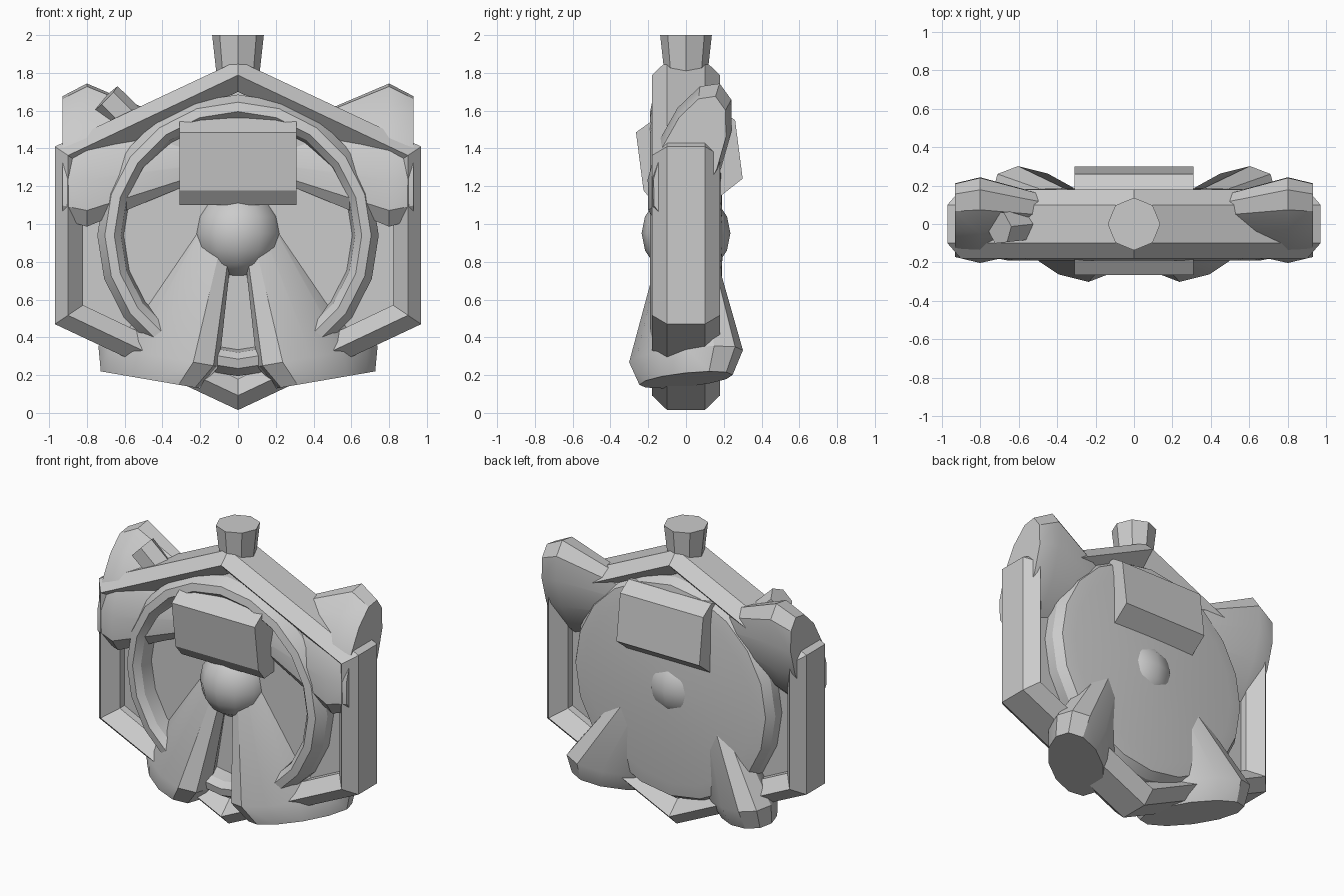
import bpy
from math import cos, sin, pi, radians
from mathutils import Vector

old = bpy.data.objects.get("Cube")
if old:
    bpy.data.objects.remove(old, do_unlink=True)

GREY = (0.6, 0.6, 0.6, 1.0)
grey = bpy.data.materials.new("plain grey")
grey.use_nodes = True
grey.diffuse_color = GREY
grey.node_tree.nodes["Principled BSDF"].inputs["Base Color"].default_value = GREY

MID = 0.94  # height of the hub


def finish(ob, smooth=0):
    """Give the part its colour and, if wanted, smooth shading."""
    ob.data.materials.clear()
    ob.data.materials.append(grey)
    if smooth:
        bpy.ops.object.select_all(action='DESELECT')
        ob.select_set(True)
        bpy.context.view_layer.objects.active = ob
        bpy.ops.object.shade_smooth_by_angle(angle=radians(smooth))
    return ob


def loft(name, rings, loop=False, smooth=0):
    """Skin a list of equal rings; cap the ends or join them in a loop."""
    n, m = len(rings[0]), len(rings)
    verts = [tuple(p) for r in rings for p in r]
    faces = []
    for j in range(m if loop else m - 1):
        k = (j + 1) % m
        for i in range(n):
            h = (i + 1) % n
            faces.append((j * n + i, j * n + h, k * n + h, k * n + i))
    if not loop:
        faces.append(tuple(range(n))[::-1])
        faces.append(tuple(range((m - 1) * n, m * n)))
    me = bpy.data.meshes.new(name)
    me.from_pydata(verts, [], faces)
    me.update()
    ob = bpy.data.objects.new(name, me)
    bpy.context.collection.objects.link(ob)
    # turn all faces outward
    import bmesh
    bm = bmesh.new()
    bm.from_mesh(me)
    bmesh.ops.recalc_face_normals(bm, faces=bm.faces)
    bm.to_mesh(me)
    bm.free()
    return finish(ob, smooth)


def hexagon(d, y):
    """Upright hexagon, moved inward by d."""
    x, top, side = 0.97 - d, 0.925 - 1.1 * d, 0.47 - 0.67 * d
    pts = [(0, top), (x, side), (x, -side), (0, -top), (-x, -side), (-x, side)]
    return [(px, y, MID + pz) for px, pz in pts]


# Hexagonal frame and the thin panel inside it
bar = [(0, -0.1), (0.07, -0.18), (0.15, -0.09), (0.15, 0.09), (0.07, 0.18), (0, 0.1)]
loft("hexagonal_frame", [hexagon(d, y) for d, y in bar], loop=True)
loft("inner_panel", [hexagon(0.12, y) for y in (-0.04, 0.04)])

# Round dish with a raised front rim and a gently domed back
profile = [(0.01, -0.06), (0.605, -0.06), (0.62, -0.15), (0.655, -0.19), (0.705, -0.18),
           (0.745, -0.11), (0.745, 0.11), (0.71, 0.165), (0.62, 0.18), (0.01, 0.195)]
SEG = 20
loft("round_dish",
     [[(r * sin(2 * pi * i / SEG), y, MID + r * cos(2 * pi * i / SEG)) for i in range(SEG)]
      for r, y in profile], smooth=20)


# Flattened cones that swell outward from the hub, two above and two below
def cone(name, side, tip, wide, cap, u, v, cap_scale):
    rings = []
    for centre, s in ((tip, 0.08), (wide, 1.0), (cap, cap_scale)):
        ring = []
        for i in range(12):
            a = 2 * pi * i / 12
            p = Vector(centre) + s * (Vector(u) * cos(a) + Vector(v) * sin(a))
            ring.append((p.x * side, p.y, p.z))
        rings.append(ring)
    loft(name, rings, smooth=32)


for label, side in (("left", 1), ("right", -1)):
    cone(label + "_lower_cone", side, (0.01, 0, 1.3), (0.42, 0, 0.3), (0.465, 0, 0.175),
         (0.29, 0.26, 0.05), (-0.136, 0.152, -0.023), 0.82)
    cone(label + "_upper_cone", side, (-0.03, 0, 1.36), (0.8, 0.02, 1.365), (0.93, 0.02, 1.35),
         (0, 0.158, 0.379), (0, 0.166, -0.07), 0.86)

# Block that passes through the dish above the hub
block = [(-0.265, 1.485), (-0.225, 1.178), (-0.16, 1.1), (0.16, 1.13),
         (0.3, 1.24), (0.26, 1.55), (0.17, 1.61), (-0.16, 1.56)]
loft("cross_block", [[(x, y, z) for y, z in block] for x in (-0.31, 0.31)])

# Hub ball
bpy.ops.mesh.primitive_uv_sphere_add(segments=12, ring_count=8, radius=0.235,
                                     location=(0, 0, 0.95))
bpy.context.object.name = "hub_ball"
finish(bpy.context.object, 50)

# Flared stub on top
loft("top_stub", [[(r * cos(pi * i / 4), r * sin(pi * i / 4), z) for i in range(8)]
                  for r, z in ((0.11, 1.76), (0.137, 2.0))])

# Small slanted peg on the right shoulder
start, end = Vector((-0.52, 0.0, 1.49)), Vector((-0.7, -0.02, 1.665))
bpy.ops.mesh.primitive_cylinder_add(vertices=6, radius=0.09, depth=(end - start).length,
                                    location=(start + end) / 2)
peg = bpy.context.object
peg.name = "shoulder_peg"
peg.rotation_euler = (end - start).to_track_quat('Z', 'Y').to_euler()
finish(peg)
